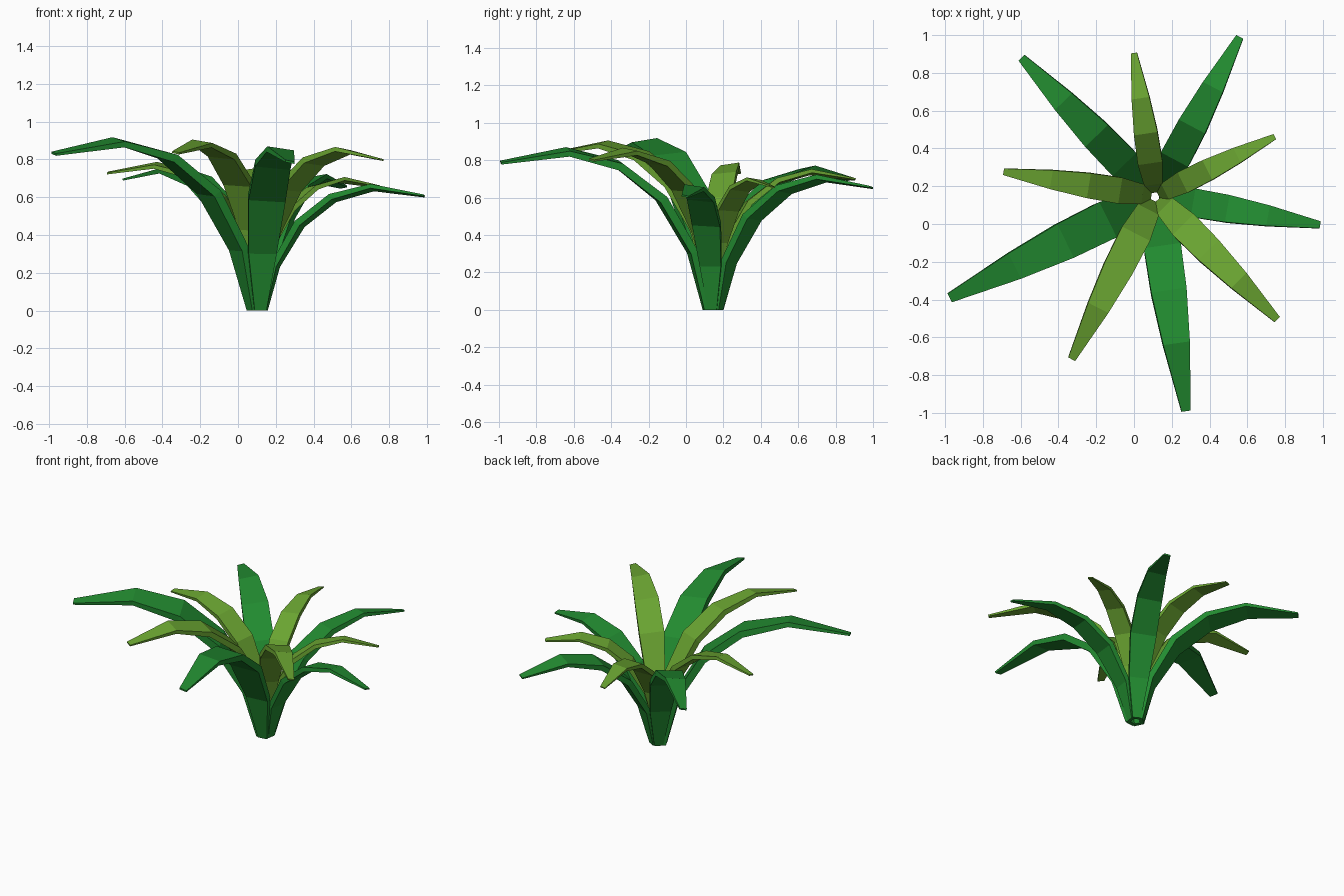
import bpy, math
from mathutils import Vector

if "Cube" in bpy.data.objects:
    bpy.data.objects.remove(bpy.data.objects["Cube"])


def material(name, rgb):
    m = bpy.data.materials.new(name)
    m.diffuse_color = (*rgb, 1)
    m.use_nodes = True
    m.node_tree.nodes["Principled BSDF"].inputs["Base Color"].default_value = m.diffuse_color
    return m


dark_green = material("dark_leaf_green", (0.016, 0.26, 0.03))
light_green = material("light_leaf_green", (0.145, 0.375, 0.031))

CENTRE = Vector((0.112, 0.147, 0))

# Shared leaf shape for reach 1: radius, height, width, thickness, sideways roll
LEAF = [
    (0.036, 0.000, 0.055, 0.022, 0.00),
    (0.098, 0.268, 0.130, 0.036, 0.02),
    (0.245, 0.517, 0.172, 0.040, 0.06),
    (0.445, 0.672, 0.165, 0.036, 0.10),
    (0.685, 0.735, 0.125, 0.026, 0.15),
    (1.000, 0.685, 0.043, 0.010, 0.20),
]


def leaf(name, tip, base_z, mat):
    """Arching, tapering blade of box section from the crown to the tip."""
    out = Vector((tip[0], tip[1], 0)) - CENTRE
    reach = out.length
    out.normalize()
    up = Vector((0, 0, 1))
    side = up.cross(out)
    verts, faces = [], []
    n = len(LEAF)
    for i, (r, z, w, t, roll) in enumerate(LEAF):
        a, b = LEAF[max(i - 1, 0)], LEAF[min(i + 1, n - 1)]
        along = (out * (b[0] - a[0]) + up * (b[1] - a[1])).normalized()
        if i == 0:
            along = up                      # flat cut at the foot
        across = (side - up * roll).normalized()
        normal = along.cross(across).normalized()
        p = CENTRE + up * base_z + (out * r + up * z) * reach
        for sx, sn in ((-1, -1), (1, -1), (1, 1), (-1, 1)):
            verts.append(p + across * (sx * w * reach / 2) + normal * (sn * t * reach / 2))
    for i in range(n - 1):
        for j in range(4):
            k = (j + 1) % 4
            faces.append((4 * i + j, 4 * i + k, 4 * i + 4 + k, 4 * i + 4 + j))
    e = 4 * (n - 1)
    faces += [(3, 2, 1, 0), (e, e + 1, e + 2, e + 3)]
    me = bpy.data.meshes.new(name)
    me.from_pydata(verts, [], faces)
    # make normals point outward
    import bmesh
    bm = bmesh.new()
    bm.from_mesh(me)
    bmesh.ops.recalc_face_normals(bm, faces=bm.faces)
    bm.to_mesh(me)
    bm.free()
    me.materials.append(mat)
    ob = bpy.data.objects.new(name, me)
    bpy.context.collection.objects.link(ob)


# Outer ring of large dark leaves
for i, tip in enumerate([(0.56, 0.99), (-0.595, 0.88), (-0.975, -0.39),
                         (0.275, -0.99), (0.985, -0.005)]):
    leaf(f"outer_leaf_{i + 1}", tip, 0, dark_green)

# Inner ring of smaller light leaves, set higher
for i, tip in enumerate([(0.0, 0.905), (-0.69, 0.277), (-0.33, -0.715),
                         (0.757, -0.505), (0.745, 0.462)]):
    leaf(f"inner_leaf_{i + 1}", tip, 0.172, light_green)
